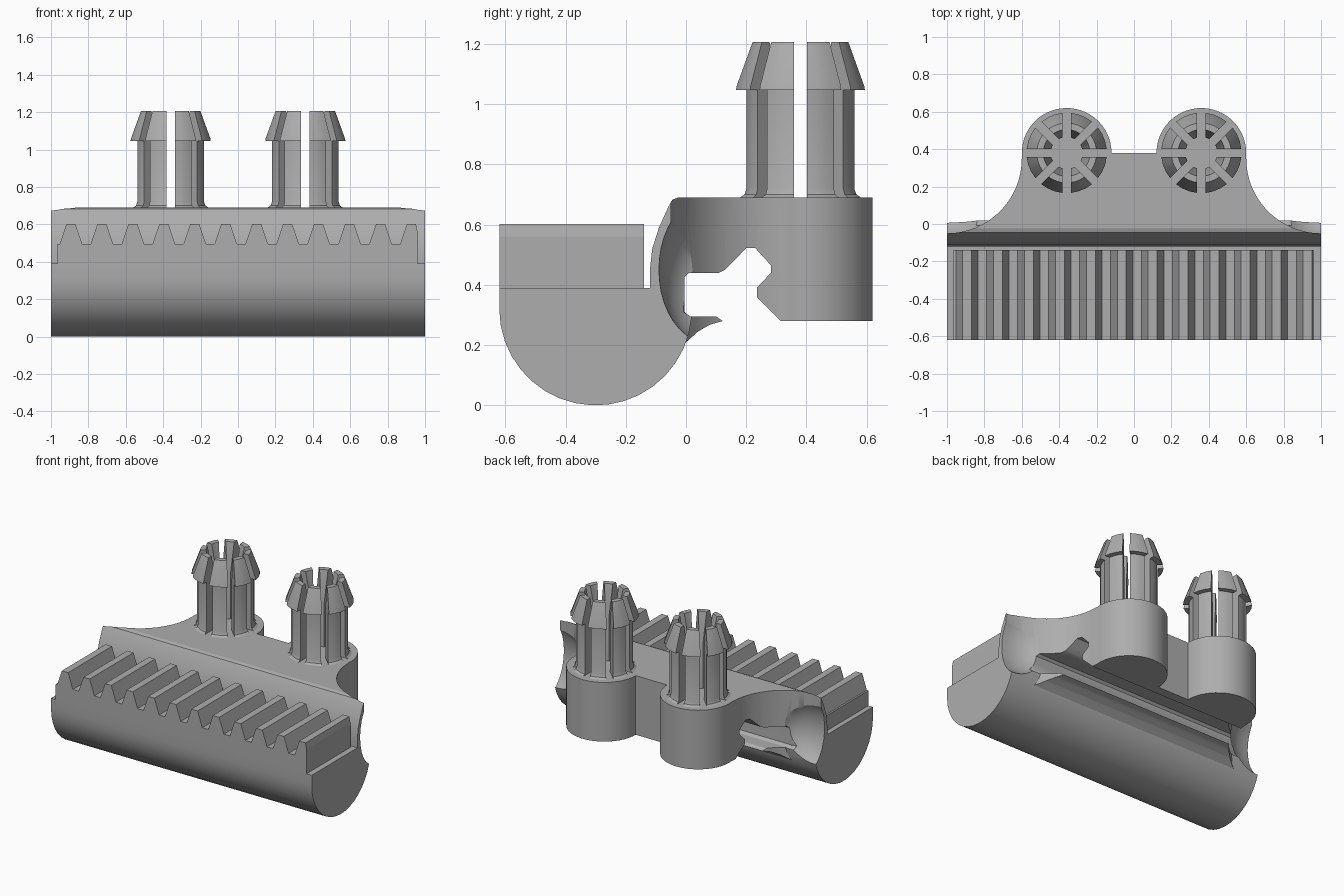
import bpy, bmesh
from math import sin, cos, asin, pi, radians
from mathutils import Matrix

cube = bpy.data.objects.get("Cube")
if cube:
    bpy.data.objects.remove(cube)

grey = bpy.data.materials.new("light grey plastic")
grey.use_nodes = True
colour = (0.42, 0.42, 0.42, 1)
grey.diffuse_color = colour
grey.node_tree.nodes["Principled BSDF"].inputs["Base Color"].default_value = colour


def finish(name, bm):
    bmesh.ops.recalc_face_normals(bm, faces=bm.faces)
    mesh = bpy.data.meshes.new(name)
    bm.to_mesh(mesh)
    bm.free()
    mesh.materials.append(grey)
    obj = bpy.data.objects.new(name, mesh)
    bpy.context.collection.objects.link(obj)
    return obj


def prism(name, points, axis, start, end):
    """Extrude a 2D outline along one axis."""
    place = {"x": lambda a, b, t: (t, a, b),
             "y": lambda a, b, t: (a, t, b),
             "z": lambda a, b, t: (a, b, t)}[axis]
    bm = bmesh.new()
    near, far = ([bm.verts.new(place(a, b, t)) for a, b in points] for t in (start, end))
    bm.faces.new(near)
    bm.faces.new(far)
    for i in range(len(points)):
        j = (i + 1) % len(points)
        bm.faces.new((near[i], near[j], far[j], far[i]))
    return finish(name, bm)


def arc(cx, cy, r, a, b, steps):
    angles = [radians(a + (b - a) * i / steps) for i in range(steps + 1)]
    return [(cx + r * cos(t), cy + r * sin(t)) for t in angles]


def combine(target, other, operation):
    """Apply a boolean and discard the second object."""
    mod = target.modifiers.new("boolean", "BOOLEAN")
    mod.operation = operation
    mod.solver = "EXACT"
    mod.object = other
    other.hide_render = True
    activate(target)
    bpy.ops.object.modifier_apply(modifier=mod.name)
    bpy.data.objects.remove(other)


def activate(obj):
    bpy.ops.object.select_all(action="DESELECT")
    obj.select_set(True)
    bpy.context.view_layer.objects.active = obj


def smooth(obj, angle):
    activate(obj)
    bpy.ops.object.shade_smooth_by_angle(angle=radians(angle))


# Clip section: curved front wall, hooked lip and snap pocket
section = [(-.12, .3), (-.12, .45), (-.112, .52), (-.09, .59), (-.058, .66), (-.045, .683),
           (-.025, .69), (.7, .69), (.7, .28), (.315, .28), (.235, .36), (.235, .39),
           (.282, .44), (.282, .465), (.23, .522), (.2, .522), (.13, .45), (.11, .44),
           (.01, .44), (-.005, .425), (-.005, .31), (.01, .295), (.1, .295), (.122, .28),
           (.08, .268), (.04, .245), (-.01, .2), (-.1, .2)]
body = prism("clip_body", section, "x", -1, 1)

# Plan outline: concave shoulders and two round bosses
half = ([(1.05, -.3), (1.05, -.05)] + arc(1, .35, .4, 270, 180, 16)
        + arc(.36, .38, .24, -6, 180, 24))
plan = prism("plan_cutter", half + [(-x, y) for x, y in reversed(half)], "z", 0, 1)
combine(body, plan, "INTERSECT")

# Rounded bar along the front
bar_section = arc(-.3, .32, .32, -5, -180, 18) + [(-.62, .39), (-.008, .39), (-.008, .31)]
bar = prism("bar", bar_section, "x", -1, 1)
combine(body, bar, "UNION")

# Scooped hollows at both ends
for side in (-1, 1):
    bm = bmesh.new()
    bmesh.ops.create_uvsphere(bm, u_segments=32, v_segments=20, radius=1,
                              matrix=Matrix.Translation((side, .07, .45))
                              @ Matrix.Diagonal((.24, .16, .24, 1)))
    combine(body, finish("scoop_cutter", bm), "DIFFERENCE")
smooth(body, 28)

# Toothed rack on top of the bar
rack_outline = [(-.965, .39), (-.965, .495)]
for i in range(12):
    peak = -.893 + i * .1655
    rack_outline += [(peak - .06, .495), (peak - .024, .602),
                     (peak + .024, .602), (peak + .06, .495)]
rack_outline[-1] = (.96, .56)
rack_outline.append((.96, .39))
prism("tooth_rack", rack_outline, "y", -.62, -.14)

# Split snap pegs: eight prongs with parallel slots between them
prong_section = [(.205, .688), (.187, .7), (.18, .72), (.18, 1.047), (.215, 1.047),
                 (.213, 1.06), (.16, 1.207), (.125, 1.207), (.085, 1.0), (.085, .688)]
PRONGS, STEPS, SLOT = 8, 3, .022


def snap_peg(name, cx, cy):
    bm = bmesh.new()
    for p in range(PRONGS):
        rings = []
        for s in range(STEPS + 1):
            ring = []
            for r, z in prong_section:
                gap = asin(SLOT / r)
                t = 2 * pi * p / PRONGS + gap + (2 * pi / PRONGS - 2 * gap) * s / STEPS
                ring.append(bm.verts.new((cx + r * cos(t), cy + r * sin(t), z)))
            rings.append(ring)
        bm.faces.new(rings[0])
        bm.faces.new(rings[-1])
        for a, b in zip(rings, rings[1:]):
            for i in range(len(a)):
                j = (i + 1) % len(a)
                bm.faces.new((a[i], a[j], b[j], b[i]))
    smooth(finish(name, bm), 25)


for name, x in (("left_snap_peg", .36), ("right_snap_peg", -.36)):
    snap_peg(name, x, .38)
